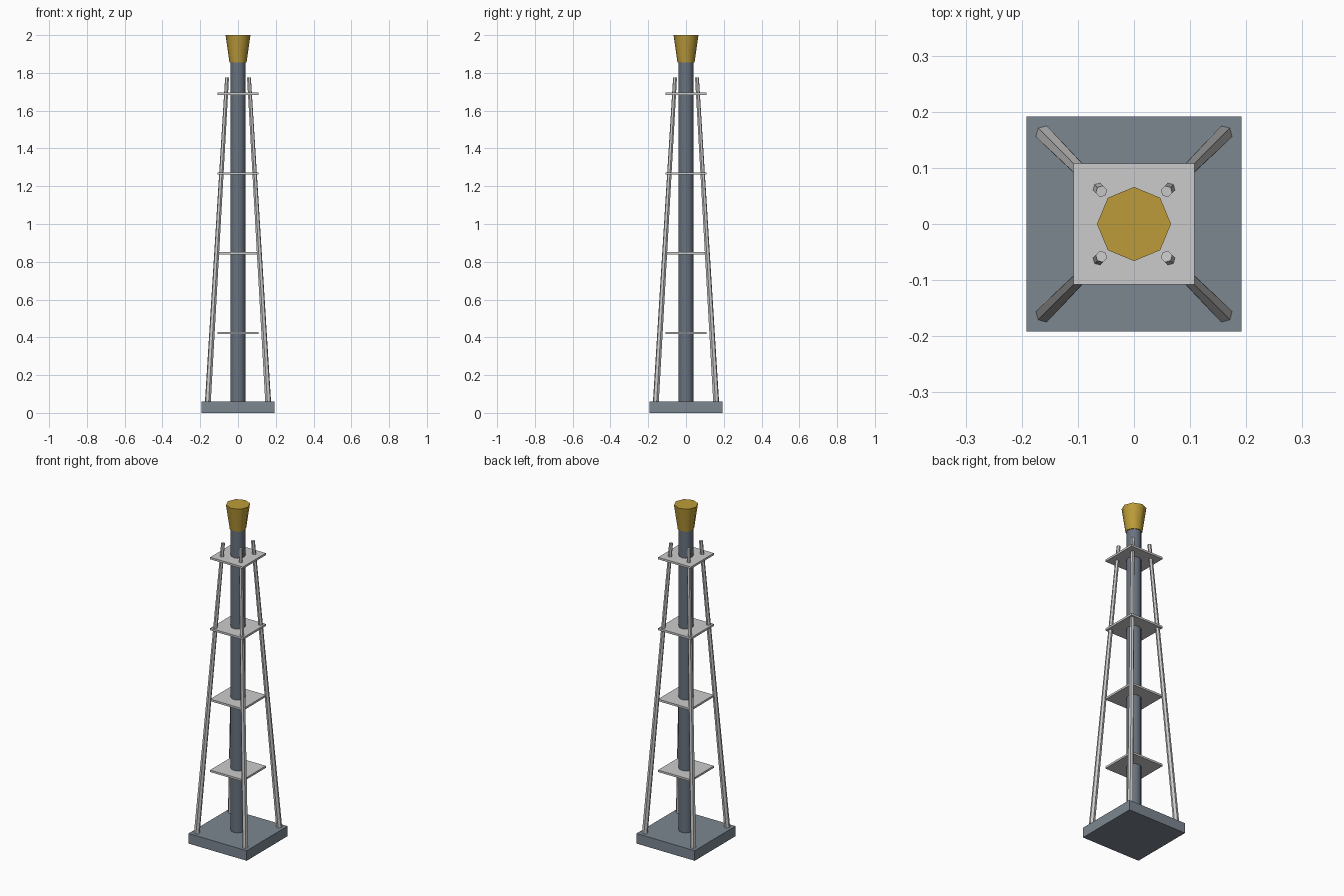
import bpy
from math import radians
from mathutils import Vector

if "Cube" in bpy.data.objects:
    bpy.data.objects.remove(bpy.data.objects["Cube"])


def material(name, rgb):
    m = bpy.data.materials.new(name)
    m.diffuse_color = (*rgb, 1)
    m.use_nodes = True
    m.node_tree.nodes["Principled BSDF"].inputs["Base Color"].default_value = m.diffuse_color
    return m


steel = material("blue_grey_steel", (0.20, 0.24, 0.28))
dark = material("dark_steel", (0.14, 0.17, 0.21))
brass = material("brass", (0.50, 0.33, 0.04))


def box(name, half, z0, z1, mat=None):
    bpy.ops.mesh.primitive_cube_add(size=1, location=(0, 0, (z0 + z1) / 2))
    o = bpy.context.object
    o.name = name
    o.scale = (2 * half, 2 * half, z1 - z0)
    bpy.ops.object.transform_apply(location=False, rotation=False, scale=True)
    if mat:
        o.data.materials.append(mat)
    return o


def rod(name, start, end, r1, r2, sides, mat=None):
    a, b = Vector(start), Vector(end)
    bpy.ops.mesh.primitive_cone_add(vertices=sides, radius1=r1, radius2=r2,
                                    depth=(b - a).length, location=(a + b) / 2)
    o = bpy.context.object
    o.name = name
    o.rotation_euler = (b - a).to_track_quat('Z', 'Y').to_euler()
    bpy.ops.object.shade_smooth_by_angle(angle=radians(50))
    if mat:
        o.data.materials.append(mat)
    return o


# Foundation slab and central pipe
box("base_slab", 0.192, 0, 0.06, steel)
rod("central_pipe", (0, 0, 0.06), (0, 0, 1.86), 0.04, 0.04, 12, dark)

# Flared eight-sided tip
rod("flare_tip", (0, 0, 1.855), (0, 0, 2.0), 0.045, 0.066, 8, brass)

# Four leaning, tapered legs
for sx, side in ((-1, "left"), (1, "right")):
    for sy, end in ((-1, "front"), (1, "back")):
        rod(f"{end}_{side}_leg", (sx * 0.16, sy * 0.16, 0.05),
            (sx * 0.058, sy * 0.058, 1.775), 0.016, 0.0105, 6)

# Evenly spaced square platforms
for i in range(1, 5):
    z = 0.4225 * i
    box(f"platform_{i}", 0.108, z - 0.006, z + 0.006)
